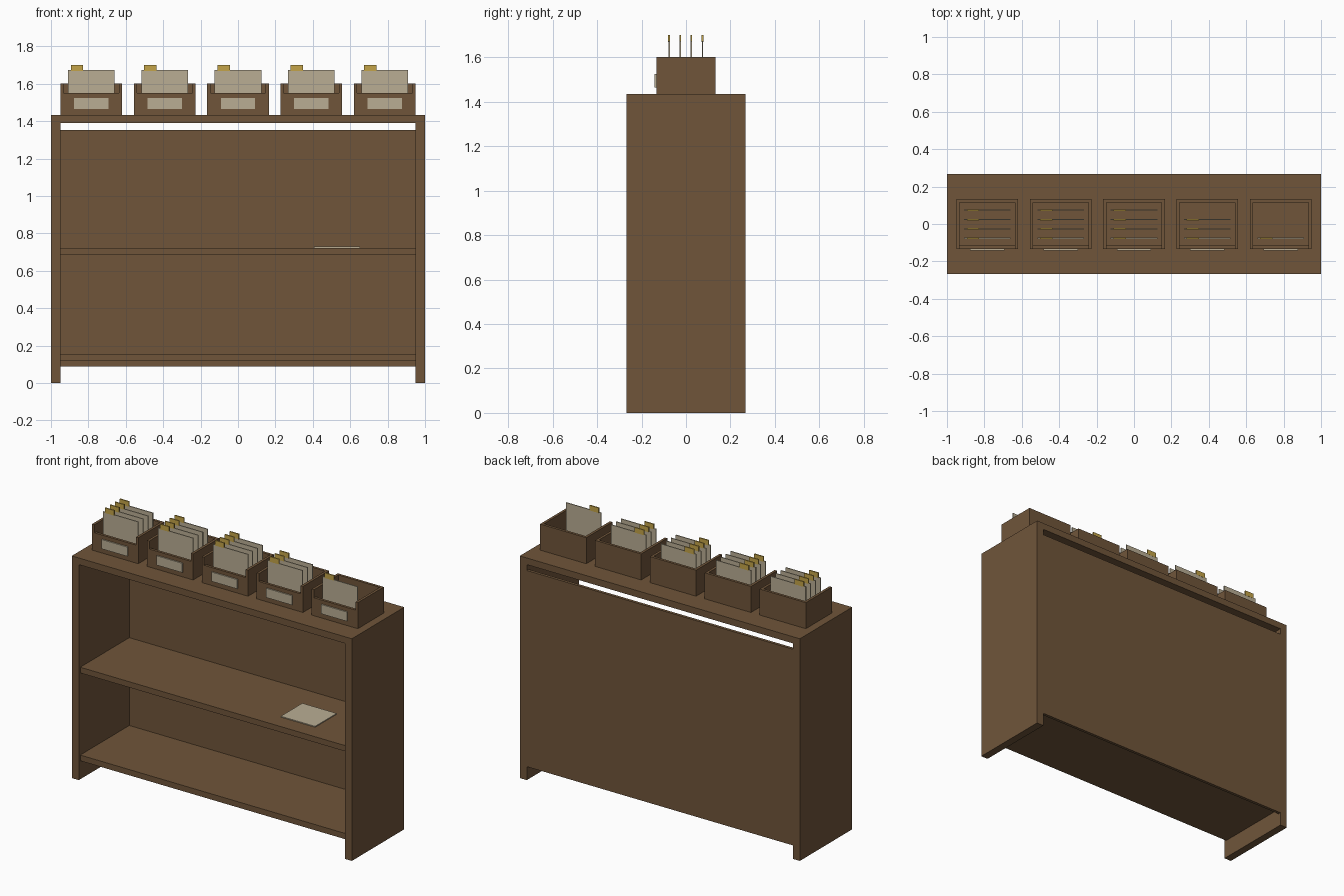
import bpy

cube = bpy.data.objects.get("Cube")
if cube:
    bpy.data.objects.remove(cube, do_unlink=True)


def material(name, rgb):
    m = bpy.data.materials.new(name)
    m.use_nodes = True
    m.diffuse_color = (*rgb, 1)
    m.node_tree.nodes["Principled BSDF"].inputs["Base Color"].default_value = (*rgb, 1)
    return m


wood = material("brown wood", (0.162, 0.091, 0.042))
paper = material("cream paper", (0.49, 0.42, 0.296))
gold = material("gold tab", (0.55, 0.37, 0.065))


def box(name, x, y, z, mat):
    """Axis-aligned block from (low, high) ranges."""
    bpy.ops.mesh.primitive_cube_add(size=1)
    o = bpy.context.object
    o.name = name
    ranges = (x, y, z)
    for v in o.data.vertices:
        v.co = [r[1] if c > 0 else r[0] for r, c in zip(ranges, v.co)]
    o.data.materials.append(mat)
    return o


DEPTH = 0.267   # half depth of the bookcase
INNER = 0.95    # half width between the side panels
TOP = 1.434

# Bookcase carcass
box("right_side_panel", (-1, -INNER), (-DEPTH, DEPTH), (0, TOP), wood)
box("left_side_panel", (INNER, 1), (-DEPTH, DEPTH), (0, TOP), wood)
box("top_board", (-INNER, INNER), (-DEPTH, DEPTH), (1.391, TOP), wood)
box("back_panel", (-INNER, INNER), (0.248, DEPTH), (0.087, 1.353), wood)
for name, z in (("bottom_shelf", 0.119), ("middle_shelf", 0.686)):
    box(name, (-INNER, INNER), (-0.252, 0.248), (z, z + 0.037), wood)

# Loose sheet on the middle shelf
box("loose_paper", (0.407, 0.652), (-0.145, 0.075), (0.723, 0.729), paper)

# Card trays along the top
W, D, T = 0.165, 0.133, 0.017
RIM, LIP = 1.602, 1.55
for i, count in enumerate((4, 4, 4, 3, 1)):
    cx = (i - 2) * 0.392
    n = i + 1
    box(f"tray_floor_{n}", (cx - W, cx + W), (-D, D), (TOP, TOP + T), wood)
    for side, a, b in (("right", -W, -W + T), ("left", W - T, W)):
        box(f"tray_{side}_wall_{n}", (cx + a, cx + b), (-D, D), (TOP, RIM), wood)
    box(f"tray_back_{n}", (cx - W + T, cx + W - T), (D - T, D), (TOP, RIM), wood)
    box(f"tray_front_{n}", (cx - W + T, cx + W - T), (-D, -D + T), (TOP, LIP), wood)
    box(f"tray_label_{n}", (cx - 0.092, cx + 0.092), (-D - 0.008, -D), (1.465, 1.525), paper)

    # Divider cards, filled from the front
    for k in range(count):
        y = -0.076 + k * 0.05
        box(f"card_{n}_{k + 1}", (cx - 0.125, cx + 0.125), (y - 0.003, y + 0.003),
            (TOP + T, 1.673), paper)
        box(f"card_tab_{n}_{k + 1}", (cx - 0.11, cx - 0.044), (y - 0.004, y + 0.004),
            (1.668, 1.701), gold)
